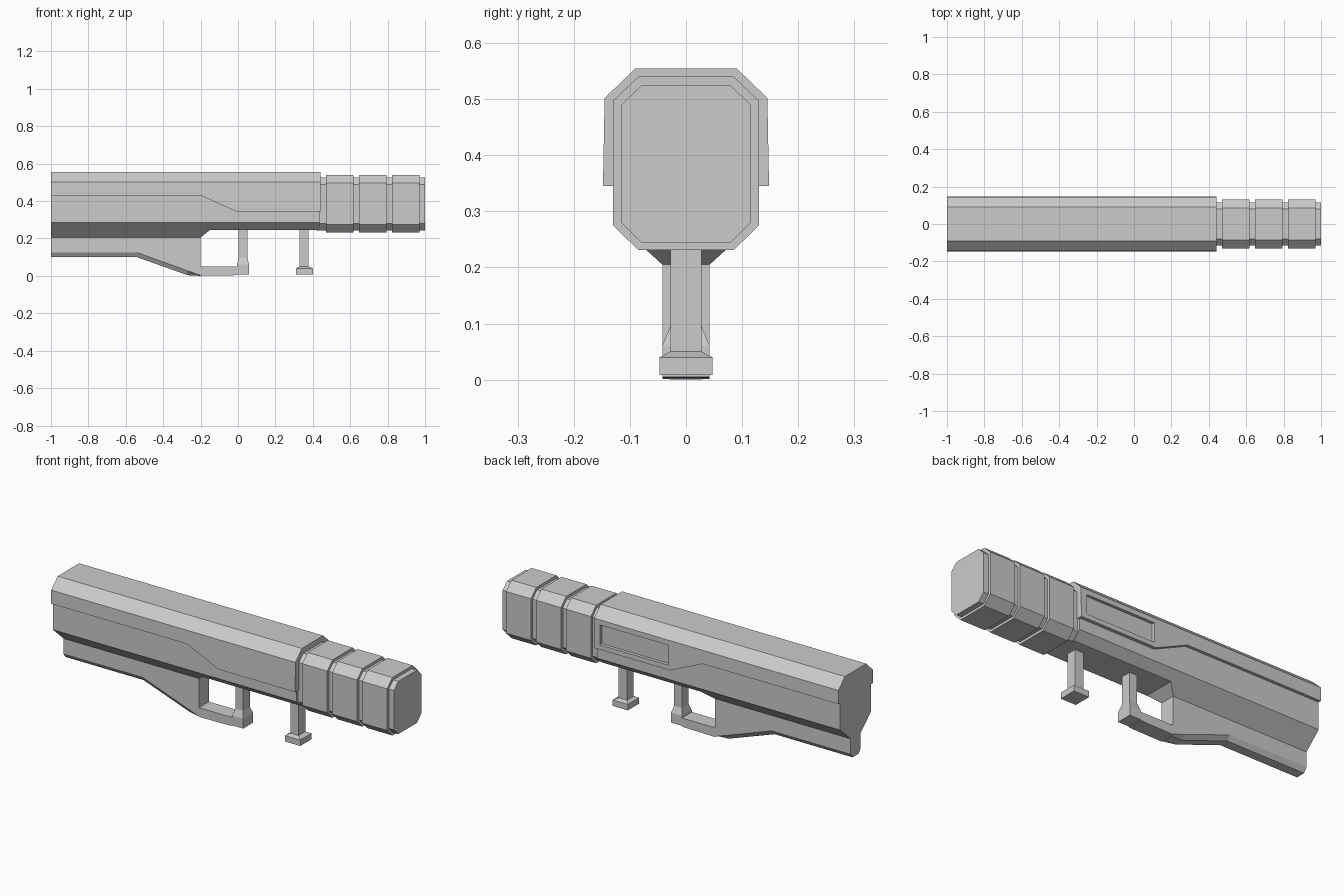
import bpy, bmesh

if "Cube" in bpy.data.objects:
    bpy.data.objects.remove(bpy.data.objects["Cube"])


def build(name, rings):
    """Skin a row of matching point rings and cap both ends."""
    bm = bmesh.new()
    rows = [[bm.verts.new(p) for p in ring] for ring in rings]
    n = len(rows[0])
    for a, b in zip(rows, rows[1:]):
        for i in range(n):
            j = (i + 1) % n
            bm.faces.new((a[i], a[j], b[j], b[i]))
    bm.faces.new(rows[0])
    bm.faces.new(rows[-1])
    bmesh.ops.recalc_face_normals(bm, faces=bm.faces)
    mesh = bpy.data.meshes.new(name)
    bm.to_mesh(mesh)
    bm.free()
    obj = bpy.data.objects.new(name, mesh)
    bpy.context.collection.objects.link(obj)
    return obj


def loft_x(name, sections):
    """sections: (x, half profile as (y, z)); each is mirrored across y."""
    return build(name, [[(x, y, z) for y, z in half] +
                        [(x, -y, z) for y, z in reversed(half)]
                        for x, half in sections])


def column(name, sections):
    """sections: (z, x0, x1, half width) stacked upwards."""
    return build(name, [[(x0, -w, z), (x1, -w, z), (x1, w, z), (x0, w, z)]
                        for z, x0, x1, w in sections])


# Inner body, with a deeper keel over the stock
def body(w, z):
    return [(0.085, 0.54), (0.13, 0.497), (0.13, 0.285), (w, z)]


loft_x("inner_body", [(-1, body(0.042, 0.205)), (-0.2, body(0.042, 0.205)),
                      (-0.15, body(0.086, 0.245)), (0.435, body(0.086, 0.245))])


# Upper shell with stepped lower edge
def shell_half(low):
    return [(0.09, 0.555), (0.145, 0.502), (0.148 - (low - 0.345) * 0.02, low)]


shell = loft_x("upper_shell", [(-1, shell_half(0.43)), (-0.2, shell_half(0.43)),
                               (-0.01, shell_half(0.345)), (0.44, shell_half(0.345))])

# Side slot on the back face of the shell
cutter = build("slot_cutter", [[(0.0, y, 0.37), (0.405, y, 0.37),
                                (0.405, y, 0.475), (0.0, y, 0.475)]
                               for y in (0.124, 0.2)])
cutter.hide_render = True
cutter.hide_set(True)
cut = shell.modifiers.new("slot", 'BOOLEAN')
cut.operation = 'DIFFERENCE'
cut.solver = 'EXACT'
cut.object = cutter

# Barrel core and its three rings
core = [(0.079, 0.525), (0.115, 0.49), (0.115, 0.28), (0.079, 0.244)]
loft_x("barrel_core", [(0.42, core), (1.0, core)])
ring = [(0.085, 0.54), (0.13, 0.497), (0.13, 0.275), (0.085, 0.231)]
for i, x in enumerate((0.47, 0.646, 0.823)):
    loft_x(f"barrel_ring_{i + 1}", [(x, ring), (x + 0.147, ring)])


# Stock with chamfered underside
def stock_half(zc, zb):
    return [(0.042, 0.215), (0.042, zc), (0.025, zb)]


loft_x("stock", [(-1, stock_half(0.125, 0.1)), (-0.54, stock_half(0.125, 0.1)),
                 (-0.27, stock_half(0.028, 0.004)), (-0.2, stock_half(0.003, 0.0))])

# Guard bar and flared grip post
loft_x("guard_bar", [(x, [(0.042, 0.05), (0.042, z)])
                     for x, z in ((-0.2, 0.001), (-0.03, 0.003), (-0.005, 0.005))])
column("grip_post", [(0.008, -0.008, 0.06, 0.042), (0.06, -0.005, 0.06, 0.042),
                     (0.095, 0.004, 0.05, 0.028), (0.26, 0.004, 0.05, 0.028)])

# Front handle with foot
column("front_handle", [(0.008, 0.31, 0.4, 0.047), (0.04, 0.31, 0.4, 0.047),
                        (0.05, 0.328, 0.377, 0.028), (0.26, 0.328, 0.377, 0.028)])
